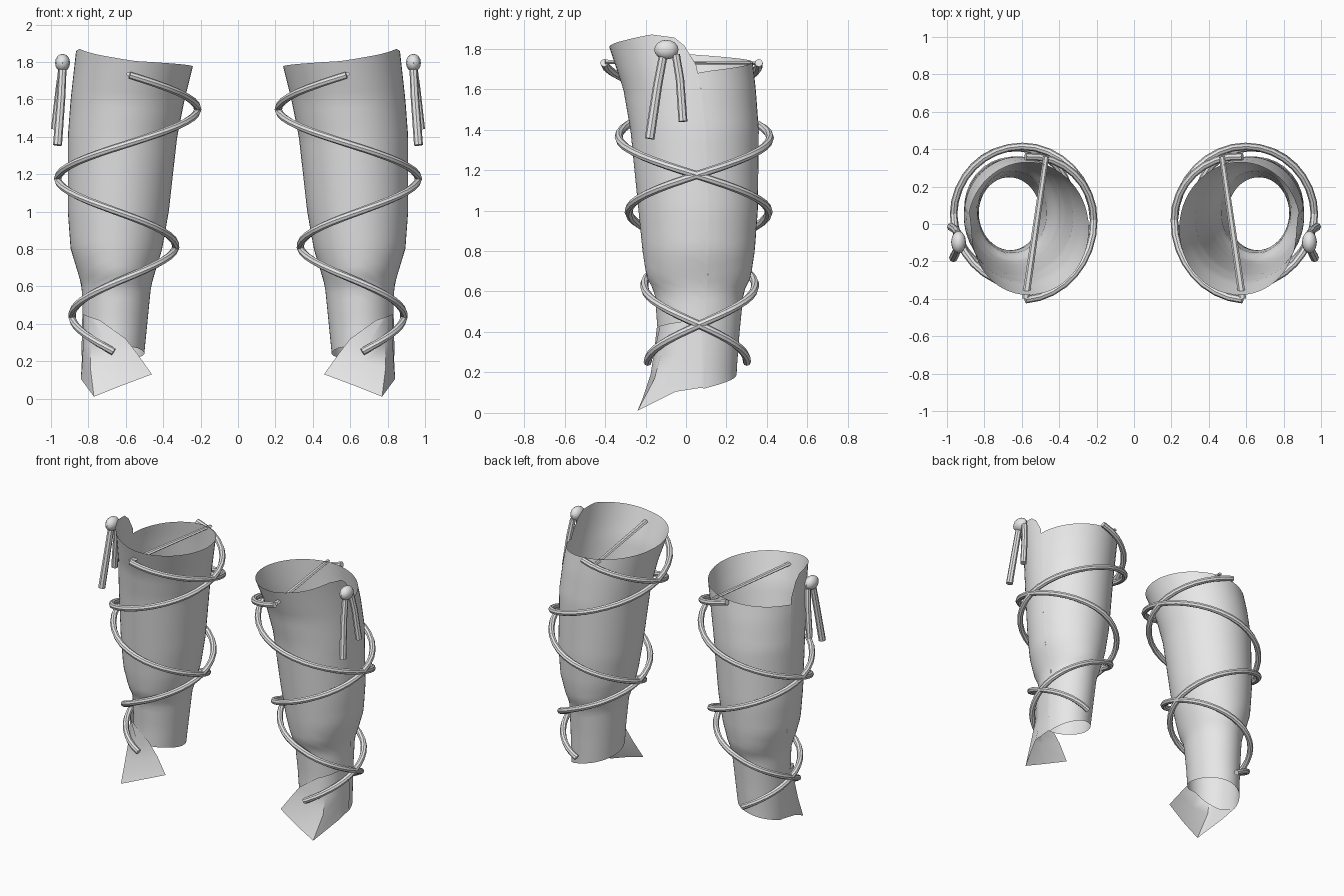
import bpy, bmesh, math
from mathutils import Vector

if "Cube" in bpy.data.objects:
    bpy.data.objects.remove(bpy.data.objects["Cube"])

grey = bpy.data.materials.new("soft_grey")
grey.diffuse_color = (0.8, 0.8, 0.8, 1)
grey.use_nodes = True
grey.node_tree.nodes["Principled BSDF"].inputs["Base Color"].default_value = grey.diffuse_color


def lerp_table(table, k):
    """Linear lookup in rows of (key, values...), keys ascending."""
    if k <= table[0][0]:
        return table[0][1:]
    for a, b in zip(table, table[1:]):
        if k <= b[0]:
            f = (k - a[0]) / (b[0] - a[0])
            return [p + (q - p) * f for p, q in zip(a[1:], b[1:])]
    return table[-1][1:]


def finish(bm, name, angle=40):
    """Make a smooth object from bm, mirrored to the other leg."""
    bmesh.ops.recalc_face_normals(bm, faces=bm.faces[:])
    me = bpy.data.meshes.new(name)
    bm.to_mesh(me)
    bm.free()
    me.materials.append(grey)
    ob = bpy.data.objects.new(name, me)
    bpy.context.collection.objects.link(ob)
    bpy.ops.object.select_all(action='DESELECT')
    ob.select_set(True)
    bpy.context.view_layer.objects.active = ob
    bpy.ops.object.shade_smooth_by_angle(angle=math.radians(angle))
    m = ob.modifiers.new("other_leg", 'MIRROR')
    m.use_mirror_merge = False
    return ob


def grid(rows, closed=False):
    """Skin rows of points with quads."""
    bm = bmesh.new()
    vs = [[bm.verts.new(p) for p in r] for r in rows]
    n = len(rows[0])
    for a, b in zip(vs, vs[1:]):
        for i in range(n if closed else n - 1):
            j = (i + 1) % n
            bm.faces.new((a[i], a[j], b[j], b[i]))
    if closed:
        bm.faces.new(vs[0])
        bm.faces.new(vs[-1])
    return bm


def tube(name, pts, r0, r1=None, sides=8, flat=1.0):
    """Round cord along points, tapering from r0 to r1."""
    pts = [Vector(p) for p in pts]
    r1 = r0 if r1 is None else r1
    rows = []
    for i, p in enumerate(pts):
        d = (pts[min(i + 1, len(pts) - 1)] - pts[max(i - 1, 0)]).normalized()
        ref = Vector((0, 0, 1)) if abs(d.z) < 0.9 else Vector((0, 1, 0))
        u = d.cross(ref).normalized()
        w = u.cross(d)
        r = r0 + (r1 - r0) * i / (len(pts) - 1)
        ang = [2 * math.pi * k / sides for k in range(sides)]
        rows.append([p + r * (u * math.cos(a) + w * math.sin(a) * flat) for a in ang])
    return finish(grid(rows, True), name)


# Leg wrap: height, inner x, outer x, front y, back y
SECTION = [
    (0.10, .505, .83, -.14, .25), (0.20, .505, .83, -.14, .25),
    (0.40, .485, .83, -.14, .265), (0.60, .465, .835, -.155, .285),
    (0.67, .445, .855, -.195, .32), (0.80, .405, .895, -.215, .34),
    (1.00, .370, .91, -.235, .355), (1.40, .325, .91, -.275, .36),
    (1.60, .285, .895, -.31, .345), (1.78, .240, .875, -.37, .325),
    (1.87, .220, .865, -.40, .30)]
# Rim and hem heights, by degrees turned from the seam round the front
RIM = [(0, 1.72), (5, 1.81), (12, 1.855), (30, 1.87), (60, 1.84), (100, 1.805),
       (190, 1.775), (280, 1.735), (350, 1.69), (360, 1.68)]
HEM = [(0, .12), (40, .16), (100, .29), (150, .27), (190, .24), (280, .19), (360, .12)]
COLS, ROWS = 60, 36

rows = []
for j in range(ROWS + 1):
    row = []
    for i in range(COLS + 1):
        t = 360 * i / COLS
        lo, hi = lerp_table(HEM, t)[0], lerp_table(RIM, t)[0]
        z = lo + (hi - lo) * j / ROWS
        xi, xo, yf, yb = lerp_table(SECTION, z)
        a = math.radians(10 - t)
        row.append(((xi + xo) / 2 + (xo - xi) / 2 * math.cos(a),
                    (yf + yb) / 2 + (yb - yf) / 2 * math.sin(a), z))
    rows.append(row)
finish(grid(rows), "leg_wrap")

# Flared flap over the foot
finish(grid([
    [(.832, .08, .46), (.825, -.03, .45), (.80, -.09, .44), (.77, -.128, .43), (.74, -.145, .42)],
    [(.836, .08, .28), (.828, -.03, .28), (.785, -.125, .29), (.70, -.158, .30), (.60, -.155, .32)],
    [(.835, .08, .20), (.832, -.03, .19), (.79, -.155, .17), (.67, -.175, .19), (.535, -.155, .235)],
    [(.832, .08, .125), (.84, -.05, .105), (.77, -.24, .01), (.62, -.215, .07), (.46, -.17, .13)],
]), "foot_flap")

# Two crossing cords: height, inner x, outer x, front y, back y
CORD = [(0.24, .46, .87, -.19, .30), (0.42, .44, .885, -.19, .32),
        (0.62, .395, .915, -.205, .34), (0.80, .335, .935, -.25, .385),
        (1.00, .29, .95, -.285, .41), (1.18, .255, .965, -.31, .415),
        (1.38, .235, .955, -.335, .415), (1.55, .215, .945, -.36, .40),
        (1.73, .21, .95, -.405, .36)]
for name, start in (("front_cord", -90), ("back_cord", 90)):
    pts = []
    turn = -1 if start == -90 else 1
    for k in range(65):
        f = k / 64
        z = 1.73 - 1.48 * f
        xi, xo, yf, yb = lerp_table(CORD, z)
        a = math.radians(start + turn * 720 * f)
        pts.append(((xi + xo) / 2 + (xo - xi) / 2 * math.cos(a),
                    (yf + yb) / 2 + (yb - yf) / 2 * math.sin(a), z))
    tube(name, pts, 0.02)

# Strap across the opening
tube("top_strap", [(.58, -.40, 1.735), (.47, .36, 1.728)], 0.02, 0.015, 6, 0.6)

# Side knot with two hanging tails
bm = bmesh.new()
bmesh.ops.create_uvsphere(bm, u_segments=12, v_segments=8, radius=1)
for v in bm.verts:
    v.co = (.938 + .04 * v.co.x, -.097 + .06 * v.co.y, 1.795 + .048 * v.co.z)
finish(bm, "side_knot")
tube("long_tail", [(.937, -.11, 1.78), (.945, -.14, 1.62), (.965, -.18, 1.355)], 0.021, 0.024)
tube("short_tail", [(.94, -.05, 1.77), (.955, -.03, 1.65), (.978, -.015, 1.44)], 0.02, 0.022)
